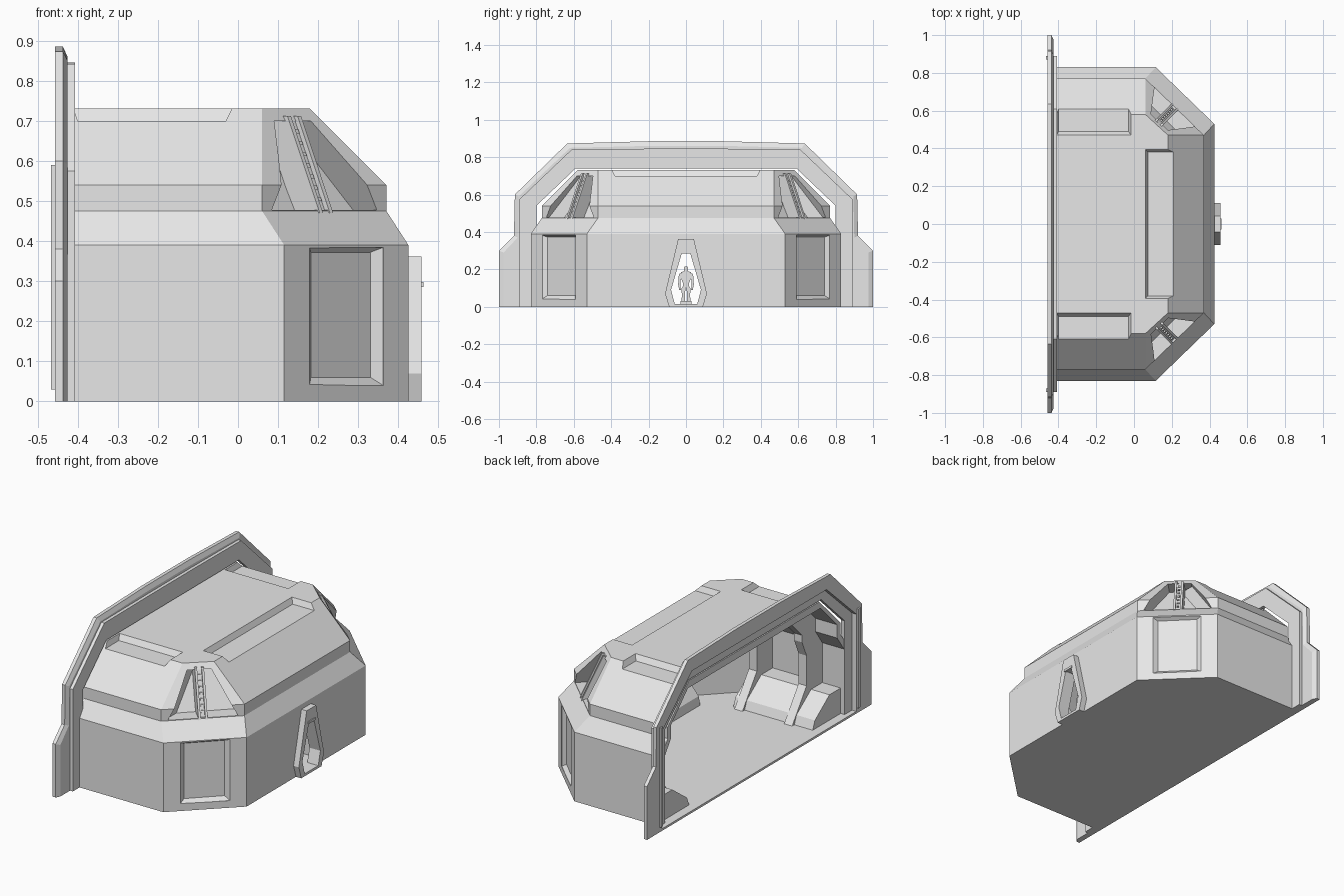
import bpy, bmesh, math

if "Cube" in bpy.data.objects:
    bpy.data.objects.remove(bpy.data.objects["Cube"])


def mat(name, v):
    m = bpy.data.materials.new(name)
    m.diffuse_color = (v, v, v, 1)
    m.use_nodes = True
    m.node_tree.nodes["Principled BSDF"].inputs["Base Color"].default_value = m.diffuse_color
    return m


GREY = mat("light grey", 0.8)


def loft(name, rings):
    """Closed solid through a list of equal-length 3D rings."""
    bm = bmesh.new()
    vs = [[bm.verts.new(p) for p in r] for r in rings]
    n = len(rings[0])
    for a, b in zip(vs, vs[1:]):
        for i in range(n):
            bm.faces.new((a[i], a[(i + 1) % n], b[(i + 1) % n], b[i]))
    bm.faces.new(vs[0])
    bm.faces.new(vs[-1])
    bmesh.ops.recalc_face_normals(bm, faces=bm.faces)
    me = bpy.data.meshes.new(name)
    bm.to_mesh(me)
    bm.free()
    me.materials.append(GREY)
    ob = bpy.data.objects.new(name, me)
    bpy.context.collection.objects.link(ob)
    return ob


def prism_x(name, pts, x0, x1):
    return loft(name, [[(x, y, z) for y, z in pts] for x in (x0, x1)])


def box(name, x0, x1, y0, y1, z0, z1):
    return prism_x(name, [(y0, z0), (y1, z0), (y1, z1), (y0, z1)], x0, x1)


def cut(ob, cutters):
    for c in cutters:
        m = ob.modifiers.new("cut", 'BOOLEAN')
        m.operation, m.object, m.solver = 'DIFFERENCE', c, 'EXACT'
        bpy.context.view_layer.update()
        me = bpy.data.meshes.new_from_object(
            ob.evaluated_get(bpy.context.evaluated_depsgraph_get()))
        ob.modifiers.clear()
        ob.data = me
    for c in cutters:
        bpy.data.objects.remove(c)


def mirrored(half):
    """Open half profile (from the +y side) to a full symmetric profile."""
    return half + [(-y, z) for y, z in reversed(half)]


def plan(z, Y, xa, X, ya, xb):
    return [(xb, -Y, z), (xa, -Y, z), (X, -ya, z), (X, ya, z), (xa, Y, z), (xb, Y, z)]


def corner(s, t, z, sy):
    """Point on a chamfered corner: s outward, t along the chamfer."""
    r = math.sqrt(0.5)
    return ((s + t) * r, sy * (s - t) * r, z)


def rect(x0, x1, y0, y1, z):
    return [(x0, y0, z), (x1, y0, z), (x1, y1, z), (x0, y1, z)]


# main shell
shell = loft("shell", [plan(*r, -0.425) for r in (
    (0, .83, .115, .425, .53), (.39, .83, .115, .425, .53), (.475, .77, .06, .37, .47),
    (.54, .77, .06, .37, .47), (.73, .58, .06, .18, .47))])
cavity = loft("cavity", [plan(*r, -0.6) for r in (
    (.012, .80, .08, .39, .49), (.38, .80, .08, .39, .49), (.465, .74, -.08, .32, .34),
    (.54, .74, -.08, .32, .34), (.69, .59, -.08, .17, .34))])
door_hole = [(.06, .014), (.08, .09), (.022, .288), (-.022, .288), (-.08, .09), (-.06, .014)]
cutters = [cavity, prism_x("door_cut", door_hole, .3, .5)]

# roof edge notches
cutters.append(loft("end_notch", [rect(.075, .3, -.38, .38, .70), rect(.045, .3, -.41, .41, .76)]))
for sy in (-1, 1):
    cutters.append(loft("side_notch", [rect(-.40, -.03, sy * .49, sy * .7, .70),
                                       rect(-.42, 0, sy * .45, sy * .7, .76)]))
    # lower corner panel recess, tapering inwards
    def panel(s, h, z0, z1):
        return [corner(s, -.29 + a, z, sy) for a, z in ((-h, z0), (h, z0), (h, z1), (-h, z1))]
    cutters.append(loft("panel_cut", [panel(.652, .105, .06, .372), panel(.672, .13, .04, .384),
                                      panel(.70, .13, .04, .384)]))
    # upper corner window recess, deeper towards its base
    tri = ((-.062, .70), (.062, .70), (.182, .478), (-.182, .478))
    cutters.append(loft("window_cut", [
        [corner(.59 + (.54 - z) * k + off, -.286 + t, z, sy) for t, z in tri]
        for off, k in ((-.115, .55), (.12, .72))]))
cut(shell, cutters)

# window struts: web, two rails and a row of rivets
for sy in (-1, 1):
    def strut(name, t0, t1, o0, o1, z0=.47, z1=.712):
        loft(name, [[corner(.49 + (.70 - z) * .47 + o, -.286 + t, z, sy)
                     for t, o in ((t0, o0), (t1, o0), (t1, o1), (t0, o1))] for z in (z0, z1)])
    strut("window_strut", -.024, .024, -.09, -.015)
    strut("strut_rail", .012, .024, -.03, 0)
    strut("strut_rail", -.024, -.012, -.03, 0)
    for i in range(7):
        z = .50 + i * .028
        strut("strut_rivet", -.006, .006, -.02, -.008, z, z + .01)

# portal frame: stepped outer ring with chamfered rim
outer = [(1, 0), (1, .3), (.92, .38), (.915, .60), (.635, .873), (.2, .885)]
rim = [(.975, 0), (.975, .29), (.90, .37), (.895, .59), (.62, .85), (.2, .86)]
inner = [(.89, 0), (.89, .3), (.89, .37), (.89, .575), (.61, .842), (.2, .845)]
portal = loft("portal_frame", [[(x, y, z) for y, z in mirrored(p)] for x, p in
                               ((-.457, outer), (-.437, outer), (-.425, rim))])
cut(portal, [prism_x("portal_cut", mirrored([(.865, .012), (.865, .56), (.60, .80)]), -.6, -.3)])
step = prism_x("portal_step", mirrored(inner), -.43, -.407)
cut(step, [prism_x("step_cut", mirrored([(.80, .012), (.80, .54), (.59, .74)]), -.6, -.3)])
for sy in (-1, 1):
    box("portal_strip", -.466, -.455, sy * .87, sy * .89, .03, .59)

# door surround
surround = prism_x("door_frame", mirrored([(.09, 0), (.112, .07), (.042, .362)]), .41, .458)
cut(surround, [prism_x("frame_cut", door_hole, .3, .5)])
box("door_lintel", .45, .463, -.03, .03, .285, .298)

# interior plinths and ribs
for sy in (-1, 1):
    prism_x("side_plinth", [(sy * y, z) for y, z in
                            ((.55, .01), (.57, .06), (.70, .155), (.81, .155), (.81, .01))], -.405, .09)
    loft("back_plinth", [[(x, y, z) for x, z in
                          ((.24, .01), (.25, .06), (.33, .155), (.40, .155), (.40, .01))]
                         for y in (sy * .14, sy * .47)])
    for x in (-.29, .02):
        prism_x("wall_rib", [(sy * y, z) for y, z in (
            (.53, .01), (.66, .19), (.66, .36), (.62, .45), (.62, .49), (.48, .63), (.48, .695),
            (.59, .695), (.745, .54), (.745, .465), (.805, .38), (.805, .01))], x, x + .05)
for x in (-.29, .02):
    box("ceiling_beam", x, x + .05, -.49, .49, .65, .695)

# small standing figure for scale, just inside the door
for sy in (-1, 1):
    prism_x("figure_leg", [(sy * y, z) for y, z in
            ((.006, .03), (.024, .03), (.022, .06), (.024, .10), (.003, .11))], .345, .37)
    prism_x("figure_arm", [(sy * y, z) for y, z in
            ((.024, .18), (.038, .175), (.042, .12), (.036, .09), (.028, .09), (.03, .13))], .347, .367)
prism_x("figure_torso", mirrored([(.018, .10), (.016, .125), (.03, .16), (.026, .185), (.008, .19)]), .34, .372)
prism_x("figure_head", mirrored([(.008, .187), (.012, .195), (.012, .208), (.007, .216)]), .345, .369)
box("figure_base", .335, .38, -.03, .03, .01, .031)
